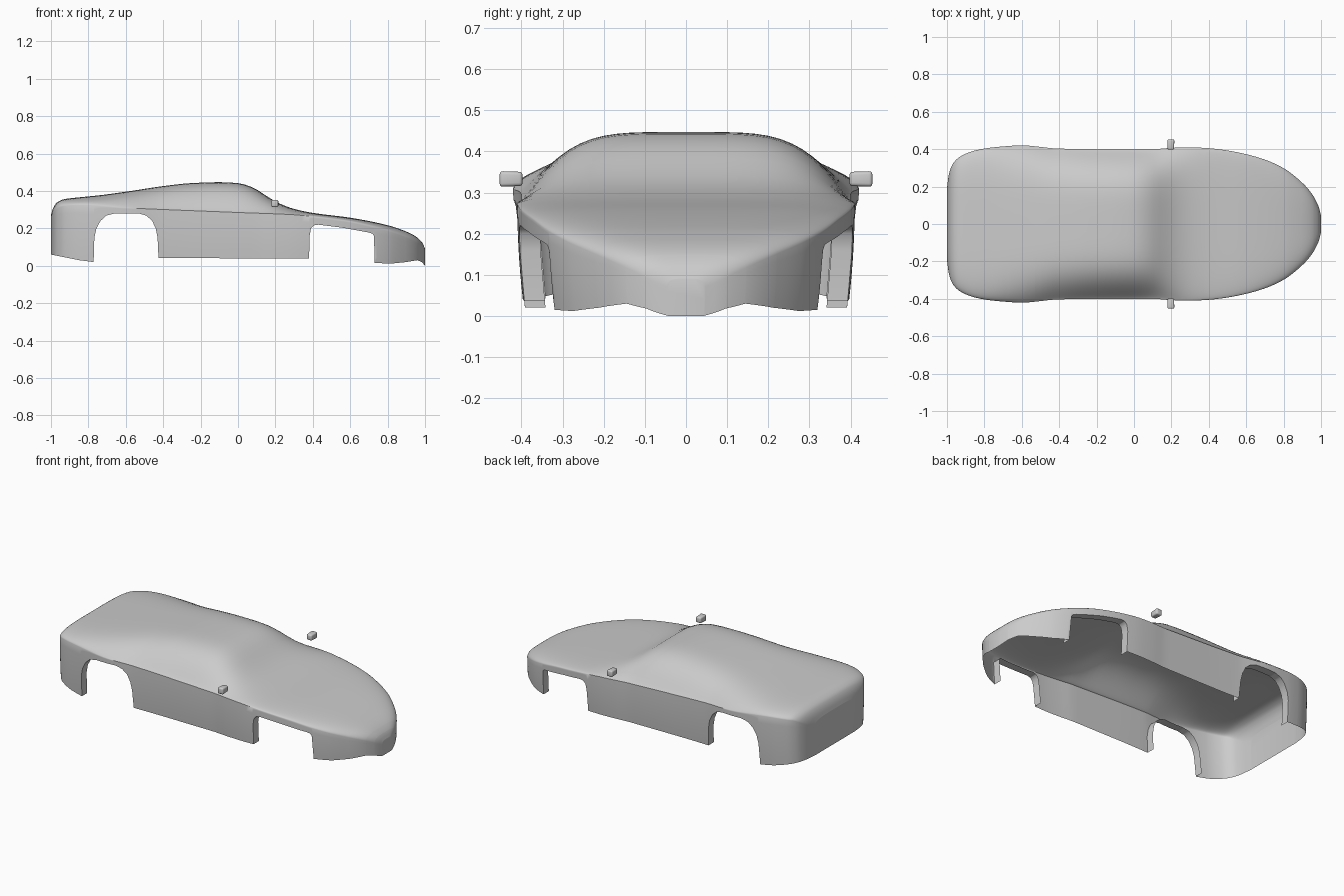
import bpy, bmesh, math

if "Cube" in bpy.data.objects:
    bpy.data.objects.remove(bpy.data.objects["Cube"])

paint = bpy.data.materials.new("grey_paint")
paint.diffuse_color = (0.6, 0.6, 0.6, 1)
paint.use_nodes = True
paint.node_tree.nodes["Principled BSDF"].inputs["Base Color"].default_value = paint.diffuse_color


def curve(pts):
    """Smooth monotone curve through (x, value) points."""
    n = len(pts)
    d = [(pts[i + 1][1] - pts[i][1]) / (pts[i + 1][0] - pts[i][0]) for i in range(n - 1)]
    m = [d[0]] + [0 if a * b <= 0 else 2 * a * b / (a + b) for a, b in zip(d, d[1:])] + [d[-1]]

    def f(x):
        i = 0
        while i < n - 2 and x > pts[i + 1][0]:
            i += 1
        h = pts[i + 1][0] - pts[i][0]
        t = min(1, max(0, (x - pts[i][0]) / h))
        return ((2*t**3 - 3*t*t + 1) * pts[i][1] + (t**3 - 2*t*t + t) * h * m[i]
                + (3*t*t - 2*t**3) * pts[i + 1][1] + (t**3 - t*t) * h * m[i + 1])
    return f


def linear(pts):
    def f(x):
        for (x0, a), (x1, b) in zip(pts, pts[1:]):
            if x <= x1:
                return a + (b - a) * (x - x0) / (x1 - x0)
        return pts[-1][1]
    return f


# Plan half-width, centre-line height, belt height and shoulder softness along x
width = curve([(-1, .19), (-.99, .265), (-.97, .32), (-.93, .36), (-.85, .393), (-.75, .41),
               (-.6, .42), (-.4, .403), (-.2, .4), (.1, .4), (.2, .407), (.3, .41), (.4, .405),
               (.5, .393), (.6, .373), (.7, .344), (.8, .298), (.9, .22), (.95, .163),
               (.98, .11), (.99, .085), (1, .045)])
roof = curve([(-1, .27), (-.99, .305), (-.97, .337), (-.93, .356), (-.85, .366), (-.75, .376),
              (-.6, .396), (-.4, .426), (-.25, .442), (-.1, .447), (0, .442), (.08, .418),
              (.15, .375), (.22, .334), (.3, .304), (.4, .283), (.6, .257), (.8, .217),
              (.9, .183), (.95, .157), (.98, .13), (.99, .115), (1, .09)])
belt = curve([(-1, .24), (-.98, .29), (-.95, .315), (-.85, .325), (-.6, .31), (0, .285),
              (.3, .273), (.4, .262), (.6, .235), (.72, .207), (.8, .185), (.9, .15),
              (.95, .125), (.98, .1), (1, .07)])
softness = curve([(-1, .5), (-.8, .6), (-.4, 1.2), (.1, 1.35), (.25, 1), (.45, .5), (1, .5)])

# Lower edge of the side walls, including both wheel arches
ARCHES = [(-.772, -.425), (.38, .731)]
lower = [(-1, .06), (-.85, .03), (-.772, .02), (-.768, .15), (-.757, .2), (-.735, .24),
         (-.705, .268), (-.66, .28), (-.53, .28), (-.49, .268), (-.46, .242), (-.44, .2),
         (-.43, .15), (-.425, .042), (.38, .038), (.383, .16), (.39, .2), (.405, .216),
         (.43, .22), (.55, .205), (.7, .178), (.718, .172), (.727, .16), (.731, .015),
         (.82, .012), (.9, .02), (.96, .03), (.985, .018), (1, 0)]
hem = linear(lower)

xs = sorted({round(-math.cos(math.pi * i / 90), 4) for i in range(91)} | {p[0] for p in lower})
TOP, WALL = 18, 7


def section(x):
    """Half section from the centre line out to the belt and down to the hem."""
    w, zc, zb, m, zl = width(x), roof(x), belt(x), softness(x), hem(x)
    pts = []
    for j in range(TOP + 1):
        t = math.sin(math.pi / 2 * j / TOP)
        pts.append((w * t, zb + (zc - zb) * max(0, 1 - t ** 4.5) ** m))
    for j in range(1, WALL + 1):
        z = zb + (zl - zb) * j / WALL
        drop = (zb - z) / max(zb, .01)
        pts.append((w * (1 - .045 * drop ** 2), z))
    return pts


# Body shell: open underneath, closed at nose and tail
bm = bmesh.new()
rings = []
for x in xs:
    half = section(x)
    full = [(-y, z) for y, z in reversed(half[1:])] + half
    rings.append([bm.verts.new((x, y, z)) for y, z in full])
for a, b in zip(rings, rings[1:]):
    for i in range(len(a) - 1):
        bm.faces.new((a[i], b[i], b[i + 1], a[i + 1]))
bm.faces.new(rings[0])
bm.faces.new(rings[-1])

# Inward lips around the wheel arches
for x0, x1 in ARCHES:
    for end, side in ((0, -1), (-1, 1)):
        edge = [r[end] for x, r in zip(xs, rings) if x0 <= x <= x1]
        inner = [bm.verts.new((v.co.x, v.co.y - side * .05, v.co.z)) for v in edge]
        for i in range(len(edge) - 1):
            bm.faces.new((edge[i], edge[i + 1], inner[i + 1], inner[i]))

bmesh.ops.recalc_face_normals(bm, faces=bm.faces[:])
bm.faces.ensure_lookup_table()
top_face = max(bm.faces, key=lambda f: f.calc_center_median().z)
if top_face.normal.z < 0:
    bmesh.ops.reverse_faces(bm, faces=bm.faces[:])


def finish(bm, name, angle):
    me = bpy.data.meshes.new(name)
    bm.to_mesh(me)
    bm.free()
    ob = bpy.data.objects.new(name, me)
    bpy.context.collection.objects.link(ob)
    me.materials.append(paint)
    bpy.ops.object.select_all(action='DESELECT')
    ob.select_set(True)
    bpy.context.view_layer.objects.active = ob
    bpy.ops.object.shade_smooth_by_angle(angle=math.radians(angle))


finish(bm, "body_shell", 45)

# Door mirrors
for name, side in (("left_mirror", 1), ("right_mirror", -1)):
    bm = bmesh.new()
    bmesh.ops.create_cube(bm, size=1)
    for v in bm.verts:
        inner = .9 if v.co.y * side < 0 else 1
        v.co = (.197 + v.co.x * .038 * inner, side * .425 + v.co.y * .056,
                .333 + v.co.z * .038 * inner)
    bmesh.ops.bevel(bm, geom=bm.edges[:], offset=.008, segments=3, profile=.5, affect='EDGES')
    finish(bm, name, 40)
